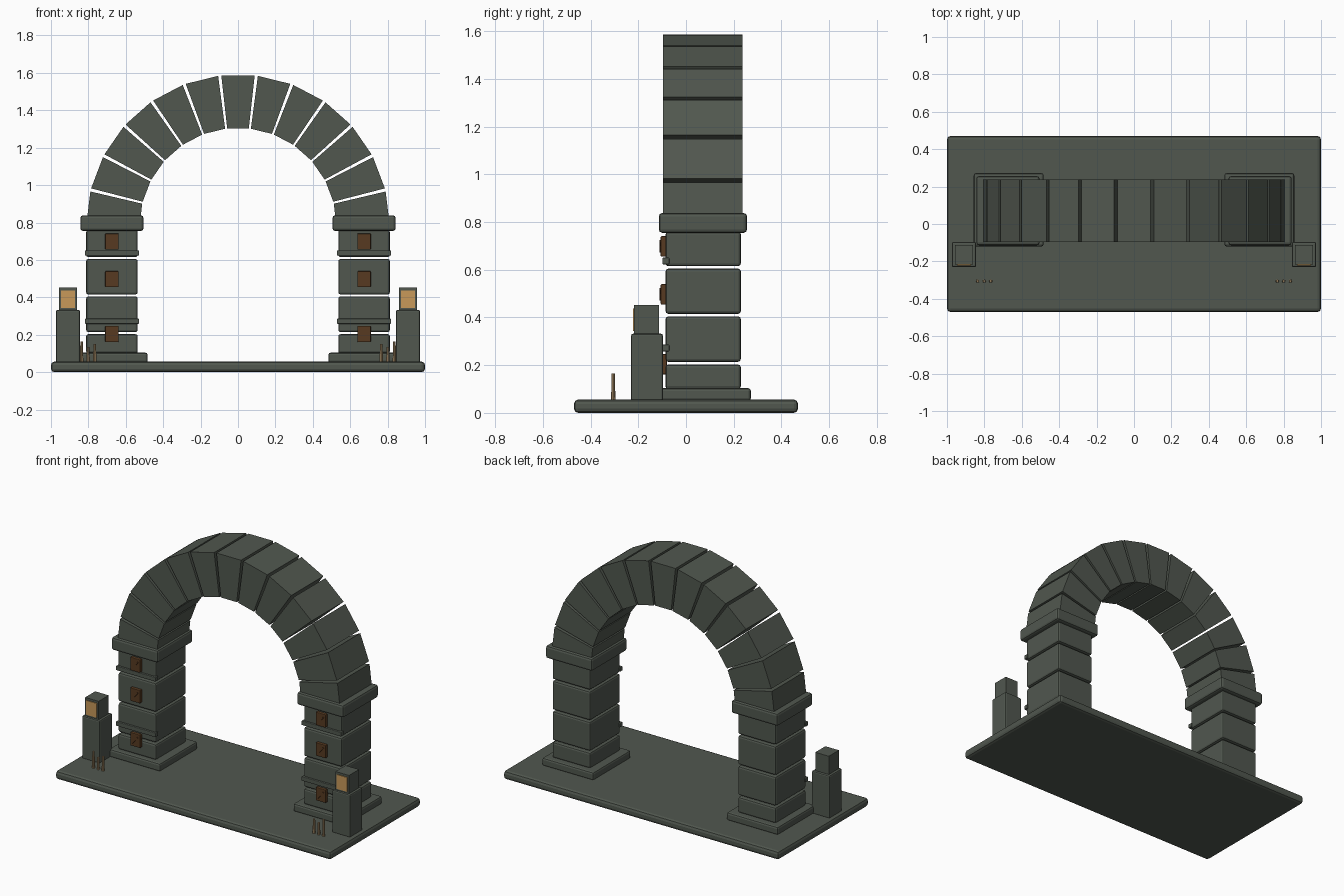
import bpy, bmesh, math
from mathutils import Matrix

if "Cube" in bpy.data.objects:
    bpy.data.objects.remove(bpy.data.objects["Cube"])


def material(name, rgb):
    m = bpy.data.materials.new(name)
    m.diffuse_color = (*rgb, 1)
    m.use_nodes = True
    m.node_tree.nodes["Principled BSDF"].inputs["Base Color"].default_value = m.diffuse_color
    return m


STONE = material("mossy stone", (0.082, 0.096, 0.078))
BROWN = material("rust brown", (0.095, 0.042, 0.015))
AMBER = material("amber glow", (0.58, 0.32, 0.10))
WAX = material("pale wax", (0.40, 0.27, 0.14))


def finish(name, bm, mat, bevel=0.0):
    bmesh.ops.recalc_face_normals(bm, faces=bm.faces)
    me = bpy.data.meshes.new(name)
    bm.to_mesh(me)
    bm.free()
    me.materials.append(mat)
    ob = bpy.data.objects.new(name, me)
    bpy.context.collection.objects.link(ob)
    if bevel:
        mod = ob.modifiers.new("bevel", 'BEVEL')
        mod.width = bevel
        mod.segments = 2
    return ob


def box(name, x, y, z, mat=STONE, bevel=0.0, turn=0.0):
    """Box from (min, max) ranges, optionally turned about y."""
    bm = bmesh.new()
    mid = [(a + b) / 2 for a, b in (x, y, z)]
    size = [b - a for a, b in (x, y, z)]
    m = Matrix.Translation(mid) @ Matrix.Rotation(turn, 4, 'Y') @ Matrix.Diagonal((*size, 1))
    bmesh.ops.create_cube(bm, size=1, matrix=m)
    return finish(name, bm, mat, bevel)


def around(c, half):
    return (c - half, c + half)


# Base slab
box("base_slab", (-1, 1), (-0.47, 0.47), (0, 0.056), bevel=0.018)

for side, label in ((-1, "left"), (1, "right")):
    px = side * 0.674
    # Pillar: plinth, stacked blocks, capital
    box(label + "_plinth", around(side * 0.67, 0.187), (-0.12, 0.272), (0.05, 0.104), bevel=0.012)
    for i, z in enumerate(((0.10, 0.203), (0.214, 0.405), (0.415, 0.605), (0.615, 0.76))):
        box(f"{label}_pillar_block_{i}", around(px, 0.138), (-0.086, 0.23), z, bevel=0.012)
    box(label + "_capital", around(px, 0.169), (-0.114, 0.256), (0.755, 0.838), bevel=0.014)

    # Thin ledges across the pillar front
    for i, z in enumerate((0.272, 0.637)):
        box(f"{label}_ledge_{i}", around(px, 0.145), (-0.099, -0.07), around(z, 0.014), bevel=0.004)

    # Plaques with a raised diagonal stroke
    for i, z in enumerate((0.204, 0.497, 0.698)):
        box(f"{label}_plaque_{i}", around(px, 0.036), (-0.106, -0.08), around(z, 0.043), BROWN, 0.004)
        box(f"{label}_plaque_stroke_{i}", around(px, 0.004), (-0.112, -0.10),
            around(z, 0.032), BROWN, turn=math.radians(42))

    # Lantern post, lantern and glowing pane
    lx = side * 0.909
    box(label + "_lantern_post", around(lx, 0.065), (-0.23, -0.097), (0.05, 0.332), bevel=0.008)
    box(label + "_lantern", around(lx, 0.049), (-0.217, -0.113), (0.33, 0.452))
    box(label + "_lantern_pane", around(lx, 0.038), (-0.222, -0.214), (0.343, 0.437), AMBER)

    # Candles in front of the post
    for i, (cx, top) in enumerate(((0.836, 0.165), (0.801, 0.135), (0.766, 0.15))):
        bm = bmesh.new()
        bmesh.ops.create_cone(bm, cap_ends=True, segments=8, radius1=0.009, radius2=0.007,
                              depth=top - 0.055,
                              matrix=Matrix.Translation((side * cx, -0.305, (top + 0.055) / 2)))
        finish(f"{label}_candle_{i}", bm, WAX)

# Arch of thirteen wedge stones with open joints
COUNT, CENTRE_Z, INNER, OUTER = 13, 0.78, 0.526, 0.811
STEP, GAP = math.pi / COUNT, math.radians(0.6)
for k in range(COUNT):
    a0, a1 = k * STEP + GAP, (k + 1) * STEP - GAP
    bm = bmesh.new()
    ring = [bm.verts.new((r * math.cos(a), -0.096, CENTRE_Z + r * math.sin(a)))
            for r, a in ((INNER, a0), (OUTER, a0), (OUTER, a1), (INNER, a1))]
    face = bm.faces.new(ring)
    ext = bmesh.ops.extrude_face_region(bm, geom=[face])
    bmesh.ops.translate(bm, vec=(0, 0.333, 0),
                        verts=[v for v in ext["geom"] if isinstance(v, bmesh.types.BMVert)])
    finish(f"arch_stone_{k}", bm, STONE)
